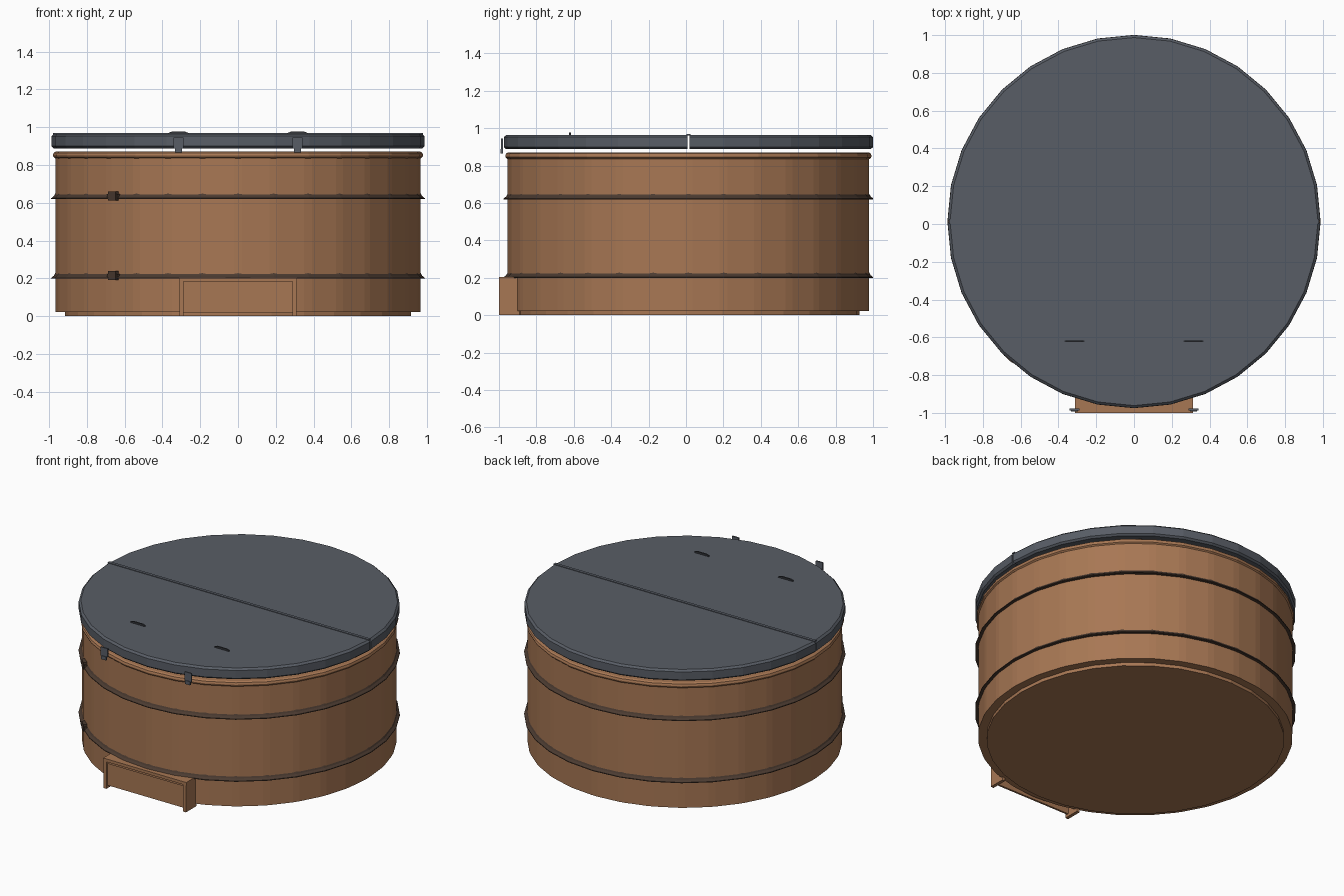
import bpy, bmesh, math
from mathutils import Vector, Matrix

if "Cube" in bpy.data.objects:
    bpy.data.objects.remove(bpy.data.objects["Cube"])

CY = 0.013          # tub axis in y
SIDES = 32


def material(name, rgb):
    m = bpy.data.materials.new(name)
    m.diffuse_color = (*rgb, 1)
    m.use_nodes = True
    m.node_tree.nodes["Principled BSDF"].inputs["Base Color"].default_value = m.diffuse_color
    return m


WOOD = material("cedar wood", (0.39, 0.185, 0.088))
HOOP = material("dark bronze", (0.07, 0.043, 0.030))
COVER = material("slate vinyl", (0.098, 0.110, 0.132))
GRIP = material("charcoal", (0.035, 0.038, 0.045))


def finish(bm, name, mat):
    bmesh.ops.recalc_face_normals(bm, faces=bm.faces)
    mesh = bpy.data.meshes.new(name)
    bm.to_mesh(mesh)
    bm.free()
    mesh.materials.append(mat)
    ob = bpy.data.objects.new(name, mesh)
    bpy.context.collection.objects.link(ob)
    return ob


def even_angles(n=SIDES):
    return [2 * math.pi * i / n for i in range(n)]


def revolve(profile, angles, closed):
    """Sweep an (r, z) profile round the axis; open profiles get end caps."""
    bm = bmesh.new()
    rings = [[bm.verts.new((r * math.sin(a), CY - r * math.cos(a), z)) for a in angles]
             for r, z in profile]
    n = len(angles)
    pairs = list(zip(rings, rings[1:]))
    if closed:
        pairs.append((rings[-1], rings[0]))
    else:
        bm.faces.new(rings[0])
        bm.faces.new(rings[-1])
    for lo, hi in pairs:
        for i in range(n):
            j = (i + 1) % n
            bm.faces.new((lo[i], lo[j], hi[j], hi[i]))
    return bm


def box(name, lo, hi, mat, turn=None):
    bm = bmesh.new()
    bmesh.ops.create_cube(bm, size=1)
    lo, hi = Vector(lo), Vector(hi)
    bm.transform(Matrix.Translation((lo + hi) / 2) @ Matrix.Diagonal((*(hi - lo), 1)))
    if turn is not None:
        bm.transform(turn)
    return finish(bm, name, mat)


def plate(name, outline, y0, y1, mat):
    """Extrude an (x, z) outline along y."""
    bm = bmesh.new()
    front = [bm.verts.new((x, y0, z)) for x, z in outline]
    back = [bm.verts.new((x, y1, z)) for x, z in outline]
    bm.faces.new(front)
    bm.faces.new(back)
    for i in range(len(outline)):
        j = (i + 1) % len(outline)
        bm.faces.new((front[i], front[j], back[j], back[i]))
    return finish(bm, name, mat)


# Stave wall: flat staves with narrow chamfers between them, open at the top
chamfer = math.radians(1.3)
stave_angles = [a + s for a in even_angles() for s in (-chamfer, chamfer)]
finish(revolve([(0.90, 0.022), (0.967, 0.022), (0.967, 0.84), (0.90, 0.84)],
               stave_angles, True), "stave_wall", WOOD)

# Base and floor
finish(revolve([(0.915, 0), (0.915, 0.06)], even_angles(), False), "base_floor", WOOD)

# Rounded top rim
finish(revolve([(0.90, 0.835), (0.968, 0.835), (0.977, 0.843), (0.979, 0.852),
                (0.975, 0.864), (0.965, 0.87), (0.90, 0.87)],
               even_angles(), True), "top_rim", WOOD)

# Metal hoops with a clasp on each
for label, z in (("lower", 0.198), ("upper", 0.619)):
    finish(revolve([(0.95, z), (0.988, z), (0.988, z + 0.005), (0.974, z + 0.016),
                    (0.966, z + 0.031), (0.95, z + 0.031)],
                   even_angles(), True), label + "_hoop", HOOP)
    turn = Matrix.Translation((0, CY, 0)) @ Matrix.Rotation(math.radians(-42.5), 4, 'Z')
    box(label + "_hoop_clasp", (-0.027, -0.988, z - 0.008), (0.027, -0.955, z + 0.04), HOOP, turn)
    box(label + "_hoop_bolt", (-0.036, -0.985, z + 0.008), (0.036, -0.965, z + 0.026), HOOP, turn)

# Folding cover: two halves with a small gap
for label, side in (("front", 1), ("rear", -1)):
    bm = revolve([(0.975, 0.888), (0.987, 0.899), (0.987, 0.952), (0.974, 0.964)],
                 even_angles(), False)
    cut = bmesh.ops.bisect_plane(bm, geom=bm.verts[:] + bm.edges[:] + bm.faces[:],
                                 plane_co=(0, CY - side * 0.005, 0),
                                 plane_no=(0, side, 0), clear_outer=True)
    edges = [e for e in cut["geom_cut"] if isinstance(e, bmesh.types.BMEdge)]
    bmesh.ops.edgeloop_fill(bm, edges=edges)
    finish(bm, label + "_cover_half", COVER)

# Fold strip over the gap
box("cover_fold_strip", (-0.98, CY - 0.010, 0.962), (0.98, CY + 0.010, 0.968), COVER)

for x, label in ((-0.315, "left"), (0.315, "right")):
    # Lift handle on the cover
    plate(label + "_lift_handle",
          [(x - 0.055, 0.962), (x + 0.055, 0.962), (x + 0.052, 0.970),
           (x + 0.035, 0.976), (x - 0.035, 0.976), (x - 0.052, 0.970)],
          -0.626, -0.616, GRIP)
    # Hanging latch strap
    box(label + "_latch_strap", (x - 0.026, -0.988, 0.887), (x + 0.026, -0.978, 0.945), COVER)
    box(label + "_latch_buckle", (x - 0.018, -0.992, 0.865), (x + 0.018, -0.978, 0.889), COVER)

# Step box: side boards, recessed front panel, rail and tread
for s, label in ((-1, "left"), (1, "right")):
    x0, x1 = sorted((s * 0.288, s * 0.31))
    box(label + "_step_side", (x0, -1.0, 0), (x1, -0.89, 0.183), WOOD)
box("step_front_panel", (-0.288, -0.985, 0.018), (0.288, -0.972, 0.172), WOOD)
box("step_rail", (-0.288, -0.992, 0.168), (0.288, -0.97, 0.183), WOOD)
box("step_tread", (-0.312, -1.0, 0.183), (0.312, -0.89, 0.203), WOOD)
